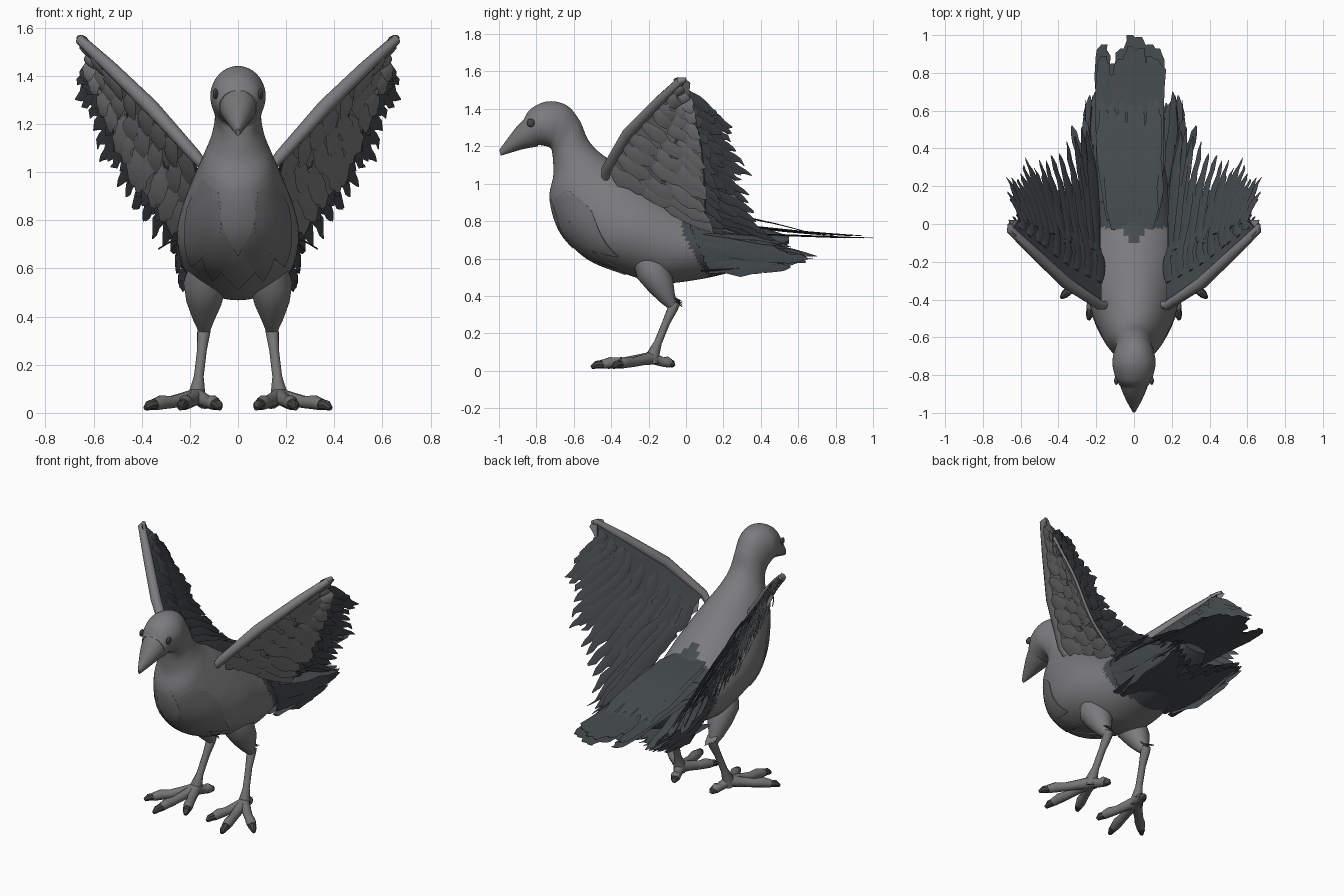
import bpy, bmesh, math, random
from mathutils import Vector

random.seed(4)
if "Cube" in bpy.data.objects:
    bpy.data.objects.remove(bpy.data.objects["Cube"], do_unlink=True)


def material(name, rgb):
    m = bpy.data.materials.new(name)
    m.use_nodes = True
    m.diffuse_color = (*rgb, 1)
    m.node_tree.nodes["Principled BSDF"].inputs["Base Color"].default_value = (*rgb, 1)
    return m


MATS = [material("ash grey plumage", (0.2, 0.197, 0.206)),
        material("slate flight feathers", (0.06, 0.07, 0.077)),
        material("breast grey", (0.165, 0.161, 0.17)),
        material("beak and leg grey", (0.18, 0.175, 0.18)),
        material("dark claw and eye", (0.06, 0.06, 0.063))]
GREY, SLATE, BREAST, HORN, DARK = range(5)


def spline(pts, u):
    """Catmull-Rom through pts, u counted in points."""
    i = min(int(u), len(pts) - 2)
    f = u - i
    p0, p1, p2, p3 = (Vector(pts[min(max(k, 0), len(pts) - 1)]) for k in range(i - 1, i + 3))
    return p1 + (p2 - p0) * (f / 2) + (p0 * 2 - p1 * 5 + p2 * 4 - p3) * (f * f / 2) \
        + (p1 * 3 - p0 - p2 * 3 + p3) * (f ** 3 / 2)


def loft(bm, rings, rule):
    """Skin closed rings, cap both ends; rule(centre, side) or a number gives the colour."""
    rows = [[bm.verts.new(p) for p in r] for r in rings]
    n = len(rows[0])
    for a, b in zip(rows, rows[1:]):
        for j in range(n):
            f = bm.faces.new((a[j], a[(j + 1) % n], b[(j + 1) % n], b[j]))
            f.material_index = rule(f.calc_center_median(), j) if callable(rule) else rule
    for row in (rows[0], rows[-1]):
        f = bm.faces.new(row)
        f.material_index = rule(f.calc_center_median(), 0) if callable(rule) else rule


def tube(bm, pts, radii, mat, seg=10):
    pts = [Vector(p) for p in pts]
    rings = []
    for i, (p, r) in enumerate(zip(pts, radii)):
        d = (pts[min(i + 1, len(pts) - 1)] - pts[max(i - 1, 0)]).normalized()
        q = d.to_track_quat('Z', 'Y')
        rings.append([p + q @ Vector((r * math.cos(k * math.tau / seg), r * math.sin(k * math.tau / seg), 0))
                      for k in range(seg)])
    loft(bm, rings, mat)


POINTED = ((0, .6), (.25, 1), (.5, 1), (.7, .95), (.82, .75), (.92, .5), (1, .08))
BLUNT = ((0, .7), (.3, 1), (.6, 1), (.8, 1), (.93, .9), (.97, .7), (1, .4))


def blade(bm, a, b, width, normal, mat, bend=0.0, shape=POINTED):
    """A ragged feather with a thin diamond section."""
    a, b, normal = Vector(a), Vector(b), Vector(normal).normalized()
    side = (b - a).cross(normal).normalized()
    rings = []
    for s, w in shape:
        p = a.lerp(b, s) + normal * bend * math.sin(math.pi * s)
        p += side * width * random.uniform(-.14, .14)
        w *= width / 2 * random.uniform(.8, 1.1)
        t = .006 * (1 - .7 * s)
        rings.append([p + side * w, p + normal * t, p - side * w, p - normal * t])
    loft(bm, rings, mat)


def finish(name, bm, mirror=False):
    bmesh.ops.recalc_face_normals(bm, faces=bm.faces)
    me = bpy.data.meshes.new(name)
    bm.to_mesh(me)
    bm.free()
    for m in MATS:
        me.materials.append(m)
    for p in me.polygons:
        p.use_smooth = True
    me.set_sharp_from_angle(angle=math.radians(40))
    ob = bpy.data.objects.new(name, me)
    bpy.context.scene.collection.objects.link(ob)
    if mirror:
        ob.modifiers.new("Mirror", 'MIRROR').use_clip = False


# Body sections: lower point y z, upper point y z, half width
BODY = [(-.83, 1.205, -.87, 1.34, .078), (-.77, 1.205, -.83, 1.4, .102), (-.725, 1.19, -.74, 1.44, .115),
        (-.715, 1.16, -.64, 1.42, .105), (-.71, 1.11, -.57, 1.34, .096), (-.71, 1.04, -.52, 1.23, .112),
        (-.73, .93, -.44, 1.15, .15), (-.7, .8, -.32, 1.08, .192), (-.64, .7, -.2, 1.0, .228),
        (-.52, .595, -.1, .93, .252), (-.36, .53, 0, .87, .25), (-.15, .47, .08, .84, .235),
        (.05, .485, .2, .82, .21), (.25, .53, .32, .79, .18), (.42, .59, .46, .75, .13),
        (.55, .68, .55, .72, .08)]
BEAK = [(-.79, 1.2, -.86, 1.35, .083), (-.87, 1.185, -.905, 1.305, .062),
        (-.94, 1.165, -.955, 1.24, .034), (-.99, 1.15, -.998, 1.18, .008)]


def section(rings, u, angle, grow=1.0):
    by, bz, ty, tz, w = spline(rings, u)
    low, high = Vector((0, by, bz)), Vector((0, ty, tz))
    off = Vector((w * math.cos(angle), 0, 0)) + (high - low) / 2 * math.sin(angle)
    return (low + high) / 2 + off * grow


def skin(rings, steps, seg):
    n = (len(rings) - 1) * steps
    return [[section(rings, i / steps, k * math.tau / seg) for k in range(seg)] for i in range(n + 1)]


def plumage(c, j):
    edge = max(-.05 + (.78 - c.z) * .6, -.02 - max(0, .1 - 1.4 * abs(c.x)))
    return SLATE if c.y > edge else GREY


bm = bmesh.new()
loft(bm, skin(BODY, 10, 56), plumage)
finish("body", bm)

bm = bmesh.new()
loft(bm, skin(BEAK, 4, 16), HORN)
finish("beak", bm)

bm = bmesh.new()
bmesh.ops.create_uvsphere(bm, u_segments=14, v_segments=8, radius=.022)
for v in bm.verts:
    v.co = Vector((v.co.x * .5 + .094, v.co.y - .83, v.co.z + 1.325))
for f in bm.faces:
    f.material_index = DARK
finish("eyes", bm, True)

# Overlapping pointed breast plates that lift off towards their lower tips
bm = bmesh.new()
for u0, u1, turn, half in ((5.6, 9.6, .85, .5), (5.6, 9.6, -.85, .5), (6.2, 9.9, .42, .36),
                           (6.2, 9.9, -.42, .36), (5.4, 8.4, 0, .4), (7.2, 10.2, 0, .4)):
    rings = []
    for i in range(13):
        s = i / 12
        wide = half * min(1, .3 + 2 * s, 2 * (1 - s) + .03)
        angles = [-math.pi / 2 + turn + wide * (k / 3 - 1) for k in range(7)]
        u = u0 + (u1 - u0) * s
        rings.append([section(BODY, u, a, .997 + .03 * s) for a in angles]
                     + [section(BODY, u, a, .96) for a in reversed(angles)])
    loft(bm, rings, BREAST if turn else GREY)
finish("breast_plates", bm)

# Wing: leading edge, covert edge and feather tips from shoulder to wing tip
LEAD = [(.18, -.43, 1.07), (.36, -.31, 1.27), (.53, -.15, 1.435), (.655, -.03, 1.55)]
COVERT = [(.23, .1, .77), (.4, .1, .94), (.52, .08, 1.2), (.62, .02, 1.44)]
TIPS = [(.26, .62, .62), (.38, .47, .72), (.5, .36, .92), (.59, .31, 1.11), (.66, .25, 1.28), (.69, .14, 1.4)]
UP = Vector((-.36, .18, .2)).normalized()


def along(pts, t):
    return spline(pts, t * (len(pts) - 1))


def wing(t, v, lift=0.0):
    return along(LEAD, t).lerp(along(COVERT, t), v) + UP * (lift + .025 * math.sin(math.pi * v))


bm = bmesh.new()
chord = [k / 8 for k in range(9)]
loft(bm, [[wing(i / 16, v, .008) for v in chord] + [wing(i / 16, v, -.008) for v in reversed(chord)]
          for i in range(17)], lambda c, j: SLATE if j < 8 else GREY)
finish("wing_panels", bm, True)

bm = bmesh.new()
tube(bm, [(.13, -.43, 1.01)] + LEAD + [(.66, 0, 1.56)], (.02, .026, .032, .028, .022, .01), GREY)
blade(bm, wing(.72, .25), (.66, 0, 1.555), .1, UP, GREY, 0, BLUNT)
finish("wing_arms", bm, True)

bm = bmesh.new()
for layer, (count, reach, lift) in enumerate(((16, 1.0, 0), (14, .84, .012), (13, .66, -.01))):
    for i in range(count):
        t = .95 * (i + .5 * (layer % 2)) / count
        root = wing(t, .5, lift)
        end = root.lerp(along(TIPS, t), reach * random.uniform(.86, 1.08))
        blade(bm, root, end, .075 - .015 * t, UP, SLATE, .012)
finish("flight_feathers", bm, True)

bm = bmesh.new()
for v0, v1, count in ((.05, .45, 9), (.3, .75, 9), (.55, 1.08, 11)):
    for i in range(count):
        t = .95 * (i + random.uniform(.2, .6)) / count
        blade(bm, wing(t, v0, -.012), wing(t + .02, v1 * random.uniform(.93, 1.05), -.02),
              .1 - .03 * t, UP, GREY, -.01)
        blade(bm, wing(t, v0 + .15, .01), wing(t, v1 + .12, .016), .08 - .03 * t, UP, SLATE, .006)
finish("wing_coverts", bm, True)

# Long flat tail with a sloping upper layer over a level lower one
bm = bmesh.new()
for x, end in ((-.165, .95), (-.115, .85), (-.065, .93), (-.012, 1.0), (.035, .99), (.085, .95), (.125, .93)):
    blade(bm, (x * .9, .1, .74), (x, end, .71), .085, (0, .05, 1), SLATE, 0, BLUNT)
    blade(bm, (x, .12, .8), (x, end - .06, .722), .08, (0, .1, 1), SLATE, -.008, BLUNT)
    blade(bm, (x * .8, .02, .845), (x, .66, .738), .08, (0, .2, 1), SLATE, .022)
    blade(bm, (x * .6, -.03, .865), (x * .9, .42, .8), .075, (0, .2, 1), SLATE, .012)
finish("tail_feathers", bm)

# Lower feathers along the flanks and under the tail
bm = bmesh.new()
for i in range(9):
    s = i / 8
    y = .5 + .2 * math.sin(math.pi * s) - .06 * s
    blade(bm, (.19 + .03 * math.sin(math.pi * s), .02 + .1 * (1 - s), .555 + .2 * s),
          (.21 + .06 * random.random(), y * random.uniform(.9, 1.03), .545 + .11 * s),
          .08, (1, .1, -.1), SLATE, .015)
for i in range(5):
    x = .02 + .045 * i
    blade(bm, (x, .08, .535), (x * 1.1, .52 + .04 * i, .555 + .012 * i), .075, (0, 0, 1), SLATE, -.012)
    blade(bm, (x, .12, .6), (x * 1.1 + .02, .56 + .03 * i, .61), .075, (0, 0, 1), SLATE)
for y, z, x in ((.52, .68, .33), (.56, .66, .27), (.7, .61, .21)):
    blade(bm, (.19, .05, .74), (x, y, z), .07, (.5, .2, 1), SLATE, .01)
finish("flank_feathers", bm, True)

# Legs and feet
bm = bmesh.new()
tube(bm, [(.13, -.22, .62), (.137, -.185, .54), (.14, -.135, .46), (.142, -.1, .39), (.14, -.07, .345)],
     (.07, .09, .074, .046, .026), GREY, 16)
for k in range(4):
    blade(bm, (.12 + .015 * k, -.08, .4), (.12 + .015 * k, -.02, .34 + .01 * k), .025, (0, 1, 1), GREY)
finish("thighs", bm, True)

bm = bmesh.new()
tube(bm, [(.14, -.055, .365), (.142, -.07, .335), (.15, -.105, .26), (.163, -.15, .15), (.17, -.175, .09),
          (.17, -.18, .04)], (.026, .028, .021, .021, .034, .036), HORN)
finish("shanks", bm, True)

bm = bmesh.new()
ankle = Vector((.17, -.185, .055))
for tip in ((.24, -.505, .03), (.385, -.39, .03), (.075, -.42, .03), (.13, -.065, .035)):
    tip = Vector(tip)
    pts = [ankle.lerp(tip, s) + Vector((0, 0, h))
           for s, h in ((0, .012), (.25, .008), (.5, .002), (.68, .006), (.82, 0))]
    tube(bm, pts, (.036, .029, .026, .03, .025), HORN)
    tube(bm, [pts[-1], ankle.lerp(tip, .92), tip - Vector((0, 0, .012))], (.023, .021, .01), DARK, 8)
finish("feet", bm, True)
